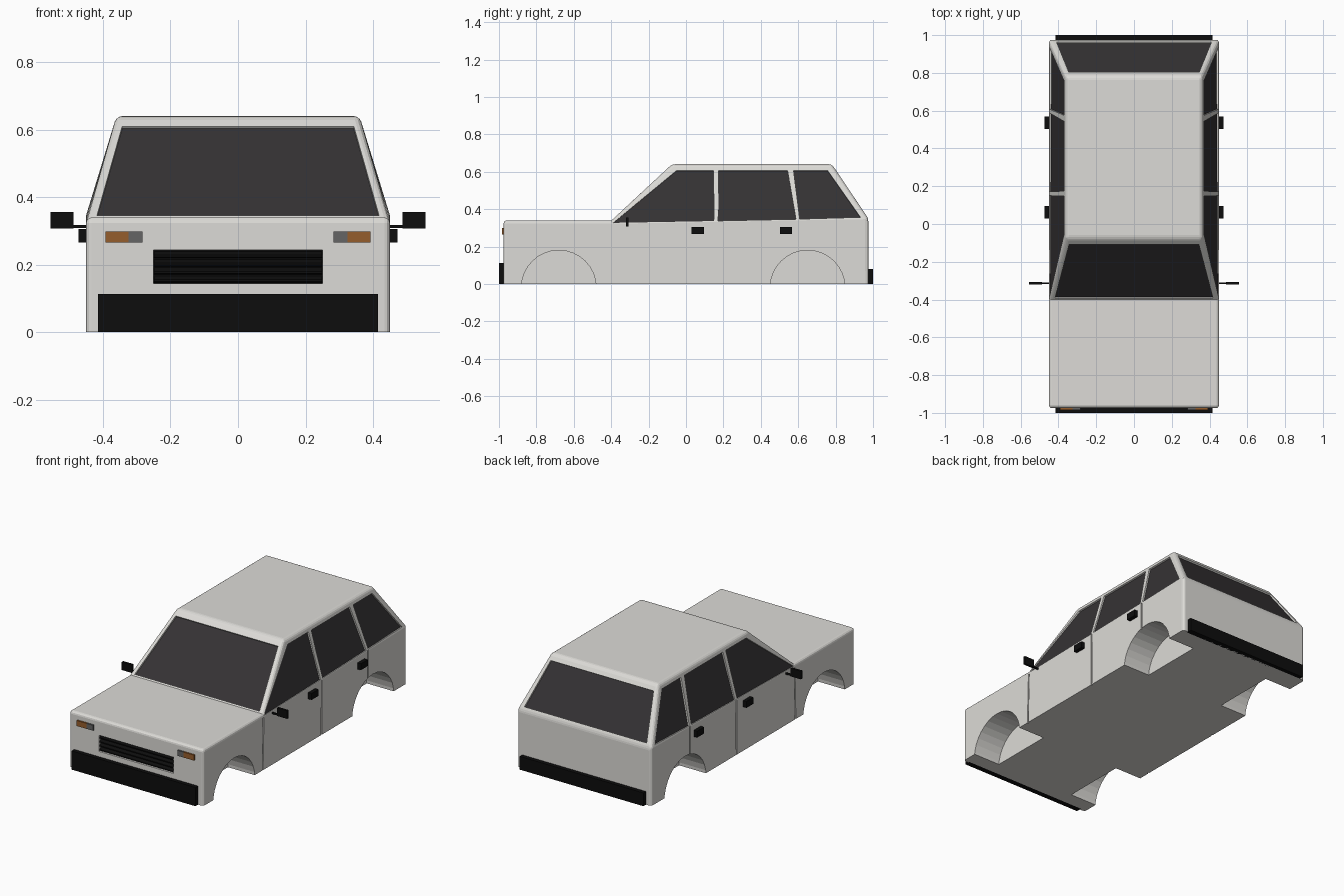
import bpy, bmesh, math
from mathutils import Vector, Matrix

if "Cube" in bpy.data.objects:
    bpy.data.objects.remove(bpy.data.objects["Cube"])


def material(name, rgb):
    m = bpy.data.materials.new(name)
    m.diffuse_color = (*rgb, 1)
    m.use_nodes = True
    m.node_tree.nodes["Principled BSDF"].inputs["Base Color"].default_value = m.diffuse_color
    return m


GLASS = material("dark_glass", (0.035, 0.032, 0.034))
BLACK = material("black_trim", (0.004, 0.004, 0.004))
AMBER = material("amber_lens", (0.3, 0.11, 0.025))
LENS = material("grey_lens", (0.13, 0.13, 0.13))
PAINT = material("pale_paint", (0.72, 0.71, 0.68))


def finish(name, bm, mat=None):
    bmesh.ops.recalc_face_normals(bm, faces=bm.faces)
    me = bpy.data.meshes.new(name)
    bm.to_mesh(me)
    bm.free()
    ob = bpy.data.objects.new(name, me)
    bpy.context.collection.objects.link(ob)
    if mat:
        me.materials.append(mat)
    return ob


def prism(bm, pts, lo, hi):
    """Solid between the outline shifted by lo and by hi."""
    a = [bm.verts.new(Vector(p) + lo) for p in pts]
    b = [bm.verts.new(Vector(p) + hi) for p in pts]
    bm.faces.new(a)
    bm.faces.new(b)
    for i in range(len(a)):
        j = (i + 1) % len(a)
        bm.faces.new((a[i], a[j], b[j], b[i]))


def add_box(bm, x, y, z):
    pts = [(x[0], y[0], z[0]), (x[1], y[0], z[0]), (x[1], y[1], z[0]), (x[0], y[1], z[0])]
    prism(bm, pts, Vector(), Vector((0, 0, z[1] - z[0])))


def boxes(name, specs, mat, mirror=False):
    bm = bmesh.new()
    for x, y, z in specs:
        add_box(bm, x, y, z)
        if mirror:
            add_box(bm, (-x[1], -x[0]), y, z)
    return finish(name, bm, mat)


def cut(target, cutter):
    cutter.hide_render = True
    mod = target.modifiers.new("cut", 'BOOLEAN')
    mod.operation = 'DIFFERENCE'
    mod.solver = 'EXACT'
    mod.use_self = True
    mod.object = cutter
    bpy.context.view_layer.objects.active = target
    bpy.ops.object.modifier_apply(modifier=mod.name)
    bpy.data.objects.remove(cutter)


# Body shell: side profile (y, z, half width)
profile = [(-.975, 0, .45), (-.975, .34, .45), (-.40, .338, .45), (-.075, .64, .36),
           (.78, .64, .36), (.975, .35, .45), (.975, 0, .45)]
bm = bmesh.new()
R = [bm.verts.new((w, y, z)) for y, z, w in profile]
L = [bm.verts.new((-w, y, z)) for y, z, w in profile]
for i in range(7):
    j = (i + 1) % 7
    bm.faces.new((R[i], R[j], L[j], L[i]))
for s in (R, L):
    bm.faces.new([s[k] for k in (0, 1, 2, 5, 6)])
    bm.faces.new([s[k] for k in (2, 3, 4, 5)])
bmesh.ops.recalc_face_normals(bm, faces=bm.faces)
skip = [{R[2], R[5]}, {L[2], L[5]}, {R[2], L[2]}]
rounded = [e for e in bm.edges
           if max(v.co.z for v in e.verts) > .01 and set(e.verts) not in skip]
bmesh.ops.bevel(bm, geom=rounded, offset=.022, segments=3, profile=.5,
                affect='EDGES', clamp_overlap=True)
body = finish("car_body", bm, PAINT)

# Wheel arches
bm = bmesh.new()
for y in (-.68, .65):
    for s in (-1, 1):
        m = Matrix.Translation((s * .38, y, -.02)) @ Matrix.Rotation(math.pi / 2, 4, 'Y')
        bmesh.ops.create_cone(bm, cap_ends=True, segments=32, radius1=.2, radius2=.2,
                              depth=.22, matrix=m)
cut(body, finish("arch_cutter", bm))

# Window outlines with their outward normals
side_windows = [
    [(-.39, .328), (-.05, .607), (.147, .607), (.15, .337)],
    [(.172, .338), (.174, .607), (.543, .607), (.588, .346)],
    [(.608, .347), (.575, .607), (.757, .607), (.933, .356)],
]
windows = []
for s in (-1, 1):
    n = Vector((s, 0, .3)).normalized()
    for w in side_windows:
        windows.append(("side_window", [(s * (.45 - .3 * (z - .34)), y, z) for y, z in w], n))


def end_window(name, low, high, z0, z1, x0, x1, facing):
    (ya, za), (yb, zb) = low, high
    at = lambda z: ya + (yb - ya) * (z - za) / (zb - za)
    n = Vector((0, facing * (zb - za), abs(yb - ya))).normalized()
    windows.append((name, [(-x0, at(z0), z0), (x0, at(z0), z0),
                           (x1, at(z1), z1), (-x1, at(z1), z1)], n))


end_window("windscreen", (-.40, .338), (-.075, .64), .345, .61, .418, .343, -1)
end_window("rear_window", (.975, .35), (.78, .64), .368, .605, .41, .345, 1)

# Window recesses, then glass panes set into them
bm = bmesh.new()
for name, pts, n in windows:
    prism(bm, pts, n * -.012, n * .03)
cut(body, finish("window_cutter", bm))
for name, pts, n in windows:
    bm = bmesh.new()
    prism(bm, pts, n * -.02, n * -.010)
    finish(name, bm, GLASS)

# Door seams and grille recess
bm = bmesh.new()
for (ya, za), (yb, zb) in [((-.407, -.02), (-.397, .315)), ((.157, -.02), (.16, .332)),
                           ((.603, .1), (.603, .342))]:
    for s in (-1, 1):
        x = s * .443
        prism(bm, [(x, ya - .004, za), (x, ya + .004, za), (x, yb + .004, zb),
                   (x, yb - .004, zb)], Vector(), Vector((s * .03, 0, 0)))
add_box(bm, (-.25, .25), (-1.0, -.95), (.145, .243))
cut(body, finish("seam_cutter", bm))

# Grille: backing plate and four angled slats
boxes("grille_back", [((-.25, .25), (-.955, -.945), (.145, .243))], BLACK)
bm = bmesh.new()
for i in range(4):
    z = .146 + i * .0243
    prism(bm, [(-.249, -.953, z), (-.249, -.972, z + .004), (-.249, -.972, z + .01),
               (-.249, -.953, z + .022)], Vector(), Vector((.498, 0, 0)))
finish("grille_slats", bm, BLACK)

# Bumpers
boxes("front_bumper", [((-.415, .415), (-1.0, -.965), (0, .113))], BLACK)
boxes("rear_bumper", [((-.415, .415), (.965, 1.0), (0, .08))], BLACK)

# Lamps
boxes("indicator_lamps", [((.325, .393), (-.985, -.965), (.265, .298))], AMBER, True)
boxes("headlamps", [((.283, .325), (-.985, -.965), (.265, .298))], LENS, True)

# Door handles and mirrors
boxes("door_handles", [((.445, .473), (y, y + .066), (.266, .305)) for y in (.03, .502)],
      BLACK, True)
boxes("mirrors", [((.487, .555), (-.321, -.307), (.307, .356)),
                  ((.44, .49), (-.318, -.310), (.308, .318))], BLACK, True)
